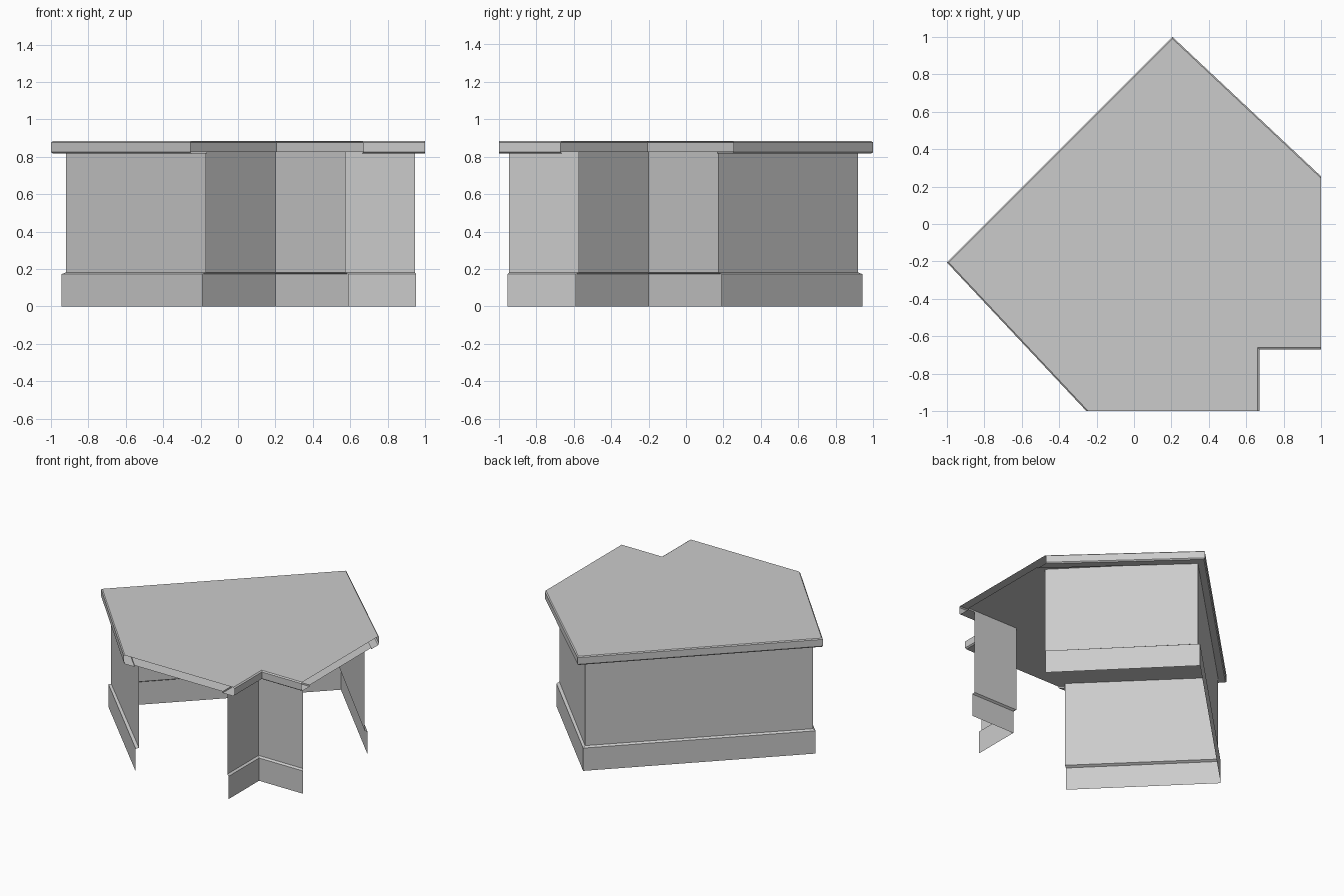
import bpy

if "Cube" in bpy.data.objects:
    bpy.data.objects.remove(bpy.data.objects["Cube"])

# The plan is symmetric about the diagonal y = -x
def m(p):
    return (-p[1], -p[0])

def bent(end, corner):
    """Back run: open end, corner, then both mirrored."""
    return [end, corner, m(corner), m(end)]

def notch(end, corner):
    """L-shaped corner post run."""
    return [m(end), corner, end]

def make(name, verts, faces):
    me = bpy.data.meshes.new(name)
    me.from_pydata(verts, [], faces)
    me.update()
    ob = bpy.data.objects.new(name, me)
    bpy.context.collection.objects.link(ob)
    return ob

def loft(name, levels):
    """Open sheet skinned through (path, z) levels."""
    n = len(levels[0][0])
    verts = [(x, y, z) for path, z in levels for x, y in path]
    faces = [(r * n + i, r * n + i + 1, (r + 1) * n + i + 1, (r + 1) * n + i)
             for r in range(len(levels) - 1) for i in range(n - 1)]
    return make(name, verts, faces)

def sheet(name, path, z, up=True):
    idx = list(range(len(path)))
    return make(name, [(x, y, z) for x, y in path], [idx if up else idx[::-1]])

# Plan lines of the back run and of the corner post
runs = {
    "back": dict(
        wall=bent((0.94, 0.17), (0.2, 0.92)),
        base=bent((0.95, 0.19), (0.2, 0.943)),
        inner=bent((1.0, 0.165), (0.2, 0.92)),
        lip=bent((1.0, 0.245), (0.206, 0.99)),
        rim=bent((1.0, 0.255), (0.206, 1.0))),
    "corner": dict(
        wall=notch((0.945, -0.572), (0.572, -0.572)),
        base=notch((0.953, -0.587), (0.587, -0.587)),
        inner=notch((1.0, -0.572), (0.572, -0.572)),
        lip=notch((1.0, -0.66), (0.66, -0.66)),
        rim=notch((1.0, -0.67), (0.67, -0.67))),
}

for name, p in runs.items():
    # Plinth with a small bevelled ledge
    loft(name + "_plinth", [(p["base"], 0), (p["base"], 0.172), (p["wall"], 0.182)])
    # Wall panels
    loft(name + "_wall", [(p["wall"], 0.182), (p["wall"], 0.828)])
    # Overhanging roof trim, hollow at its ends
    loft(name + "_trim", [(p["inner"], 0.828), (p["inner"], 0.817), (p["lip"], 0.817),
                          (p["rim"], 0.825), (p["rim"], 0.876), (p["lip"], 0.883)])

# Roof top and ceiling close the gap between both runs
b, c = runs["back"], runs["corner"]
sheet("roof_top", b["lip"] + c["lip"], 0.883)
sheet("ceiling", b["inner"] + c["inner"], 0.828, up=False)
